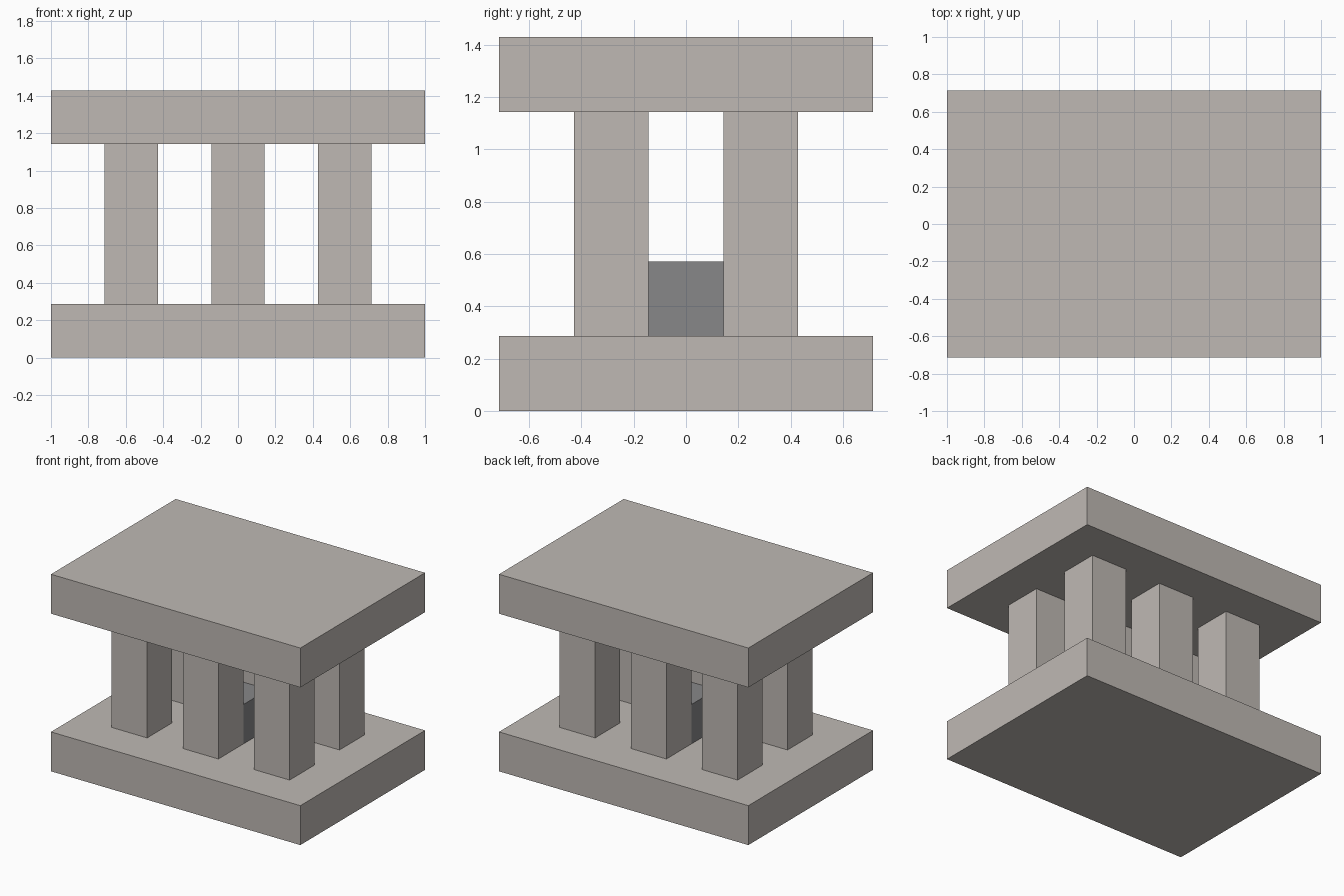
import bpy

cube = bpy.data.objects.get("Cube")
if cube:
    bpy.data.objects.remove(cube, do_unlink=True)

U = 2 / 7  # building module: the slabs are 7 x 5 modules


def make_material(name, rgb):
    mat = bpy.data.materials.new(name)
    mat.use_nodes = True
    color = (*rgb, 1)
    mat.diffuse_color = color
    mat.node_tree.nodes["Principled BSDF"].inputs["Base Color"].default_value = color
    return mat


def box(name, size, x, y, bottom, mat):
    """Add a box measured in modules, resting at the given height."""
    bpy.ops.mesh.primitive_cube_add(
        size=1, location=(x * U, y * U, (bottom + size[2] / 2) * U))
    obj = bpy.context.object
    obj.name = name
    obj.scale = [s * U for s in size]
    bpy.ops.object.transform_apply(location=False, rotation=False, scale=True)
    obj.data.materials.append(mat)
    return obj


stone = make_material("pale stone", (0.52, 0.485, 0.455))
grey = make_material("dark grey", (0.245, 0.245, 0.25))

# Floor and roof slabs
box("base_slab", (7, 5, 1), 0, 0, 0, stone)
box("roof_slab", (7, 5, 1), 0, 0, 4, stone)

# Two rows of three square pillars
for row, y in (("front", -1), ("back", 1)):
    for side, x in (("right", -2), ("middle", 0), ("left", 2)):
        box(f"{row}_{side}_pillar", (1, 1, 3), x, y, 1, stone)

# Block between the middle pillars
box("altar_block", (1, 1, 1), 0, 0, 1, grey)
